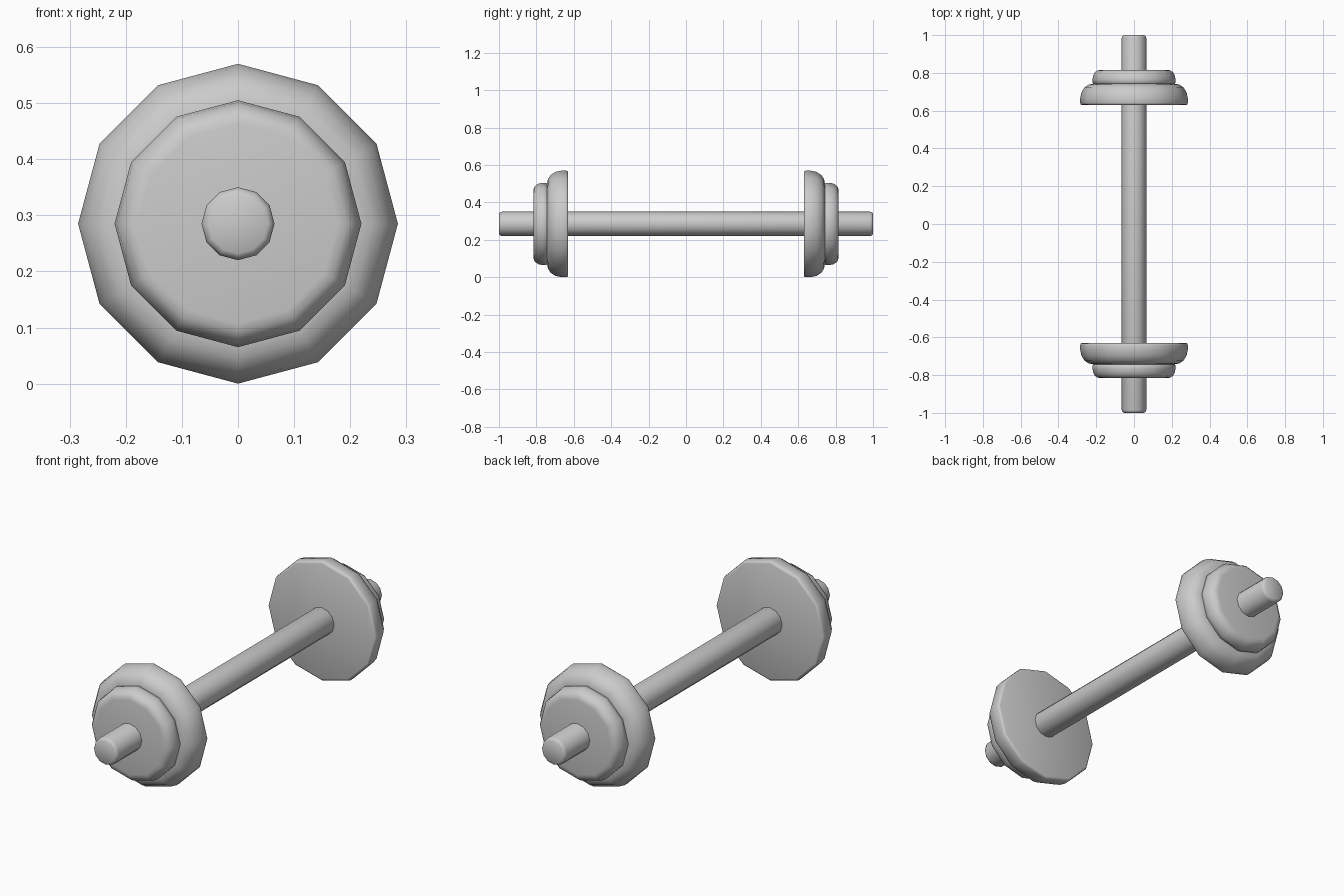
import bpy, bmesh
from math import sin, cos, pi, radians

if "Cube" in bpy.data.objects:
    bpy.data.objects.remove(bpy.data.objects["Cube"])

SIDES = 12
AXIS_Z = 0.285


def lathe(name, profile, mirror=False):
    """Spin (radius, y) points around the bar axis; radius 0 is avoided by capping."""
    bm = bmesh.new()
    rings = []
    for r, y in profile:
        rings.append([bm.verts.new((r * cos(2 * pi * i / SIDES), y, r * sin(2 * pi * i / SIDES)))
                      for i in range(SIDES)])
    for a, b in zip(rings, rings[1:]):
        for i in range(SIDES):
            j = (i + 1) % SIDES
            bm.faces.new((a[i], a[j], b[j], b[i]))
    bm.faces.new(rings[0])
    bm.faces.new(rings[-1])
    bmesh.ops.recalc_face_normals(bm, faces=bm.faces)
    mesh = bpy.data.meshes.new(name)
    bm.to_mesh(mesh)
    bm.free()
    ob = bpy.data.objects.new(name, mesh)
    ob.location.z = AXIS_Z
    bpy.context.collection.objects.link(ob)
    if mirror:
        mod = ob.modifiers.new("both_ends", 'MIRROR')
        mod.use_axis = (False, True, False)
    bpy.ops.object.select_all(action='DESELECT')
    ob.select_set(True)
    bpy.context.view_layer.objects.active = ob
    bpy.ops.object.shade_smooth_by_angle(angle=radians(62))
    return ob


# Bar with slightly eased ends
bar_end = [(0.065, 0.985), (0.061, 0.995), (0.053, 1.0)]
lathe("bar", [(r, -y) for r, y in reversed(bar_end)] + bar_end)

# Large inner plates: flat inside, rounded outside shoulder
lathe("large_plate", [(0.274, 0.63), (0.282, 0.633), (0.285, 0.642), (0.285, 0.666),
                      (0.278, 0.698), (0.261, 0.724), (0.240, 0.738), (0.215, 0.743)], True)

# Small outer plates stacked against them
lathe("small_plate", [(0.212, 0.741), (0.219, 0.746), (0.220, 0.765), (0.216, 0.787),
                      (0.206, 0.804), (0.194, 0.813), (0.178, 0.816)], True)
